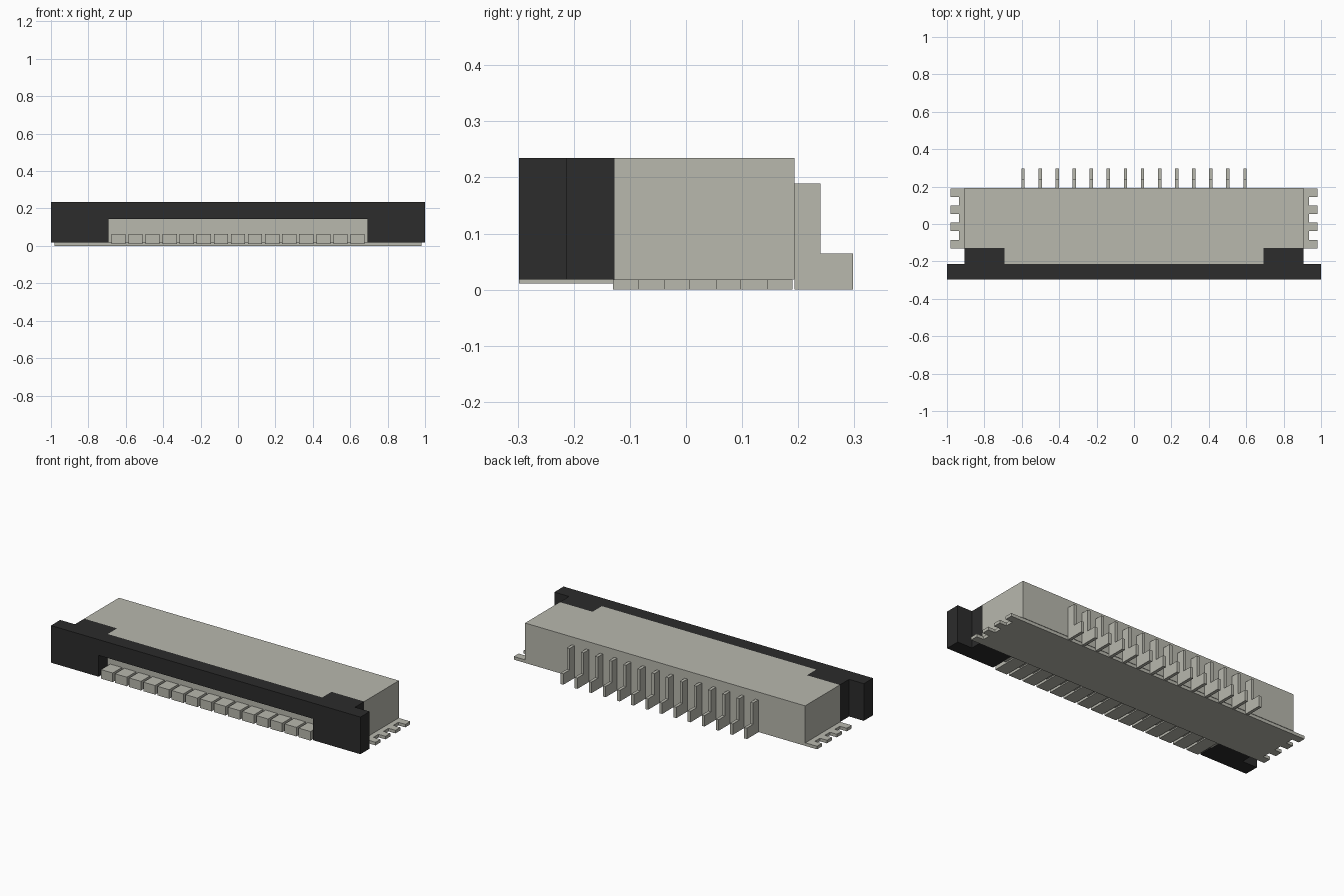
import bpy
import bmesh
from mathutils import Vector

cube = bpy.data.objects.get("Cube")
if cube:
    bpy.data.objects.remove(cube, do_unlink=True)


def material(name, rgb):
    mat = bpy.data.materials.new(name)
    mat.use_nodes = True
    colour = (*rgb, 1)
    mat.diffuse_color = colour
    mat.node_tree.nodes["Principled BSDF"].inputs["Base Color"].default_value = colour
    return mat


BEIGE = material("warm grey", (0.479, 0.479, 0.423))
BLACK = material("charcoal black", (0.025, 0.025, 0.025))


def prism(name, points, axis, start, end, mat):
    """Extrude a flat outline along one axis; points give the other two axes in order."""
    bm = bmesh.new()
    verts = []
    for p in points:
        co = list(p)
        co.insert("xyz".index(axis), start)
        verts.append(bm.verts.new(co))
    face = bm.faces.new(verts)
    result = bmesh.ops.extrude_face_region(bm, geom=[face])
    shift = Vector([end - start if a == axis else 0 for a in "xyz"])
    moved = [g for g in result["geom"] if isinstance(g, bmesh.types.BMVert)]
    bmesh.ops.translate(bm, verts=moved, vec=shift)
    bmesh.ops.recalc_face_normals(bm, faces=bm.faces)
    mesh = bpy.data.meshes.new(name)
    bm.to_mesh(mesh)
    bm.free()
    mesh.materials.append(mat)
    obj = bpy.data.objects.new(name, mesh)
    bpy.context.collection.objects.link(obj)
    return obj


def rect(a0, a1, b0, b1):
    return [(a0, b0), (a1, b0), (a1, b1), (a0, b1)]


def mirrored(half):
    """Complete an outline that is symmetric about its first coordinate."""
    return half + [(-a, b) for a, b in reversed(half)]


BASE, TOP = 0.018, 0.235
BACK, BAR_BACK, BLOCK_BACK, FRONT = 0.193, -0.213, -0.127, -0.298
SIDE, OPENING = 0.905, 0.693

# Housing with notched front corners
prism("housing", mirrored([(OPENING, BAR_BACK), (OPENING, BLOCK_BACK),
                           (SIDE, BLOCK_BACK), (SIDE, BACK)]),
      "z", BASE, TOP, BEIGE)

# Latch bar with a slot below, and blocks that fill the housing corners
prism("latch_bar", mirrored([(OPENING, 0.143), (OPENING, BASE), (1, BASE), (1, TOP)]),
      "y", FRONT, BAR_BACK, BLACK)
for side, s in (("left", 1), ("right", -1)):
    prism(side + "_latch_block", rect(s * OPENING, s * SIDE, BAR_BACK, BLOCK_BACK),
          "z", BASE, TOP, BLACK)

# Base plate with four solder tabs on each side
edge = []
for i in range(4):
    y = -0.13 + i * 0.0917
    edge += [(0.98, y), (0.98, y + 0.045)]
    if i < 3:
        edge += [(0.935, y + 0.045), (0.935, y + 0.0917)]
prism("base_plate", mirrored(edge), "z", 0, BASE, BEIGE)

# Row of blocks inside the front slot
PITCH = 0.0913
for i in range(15):
    x = (i - 7) * PITCH
    prism(f"front_tooth_{i + 1}", rect(x - 0.038, x + 0.038, FRONT, BLOCK_BACK),
          "z", 0.011, 0.064, BEIGE)

# L-shaped contact pins at the back
pin = [(BACK, 0), (0.298, 0), (0.298, 0.064), (0.24, 0.064), (0.24, 0.189), (BACK, 0.189)]
for i in range(14):
    x = (i - 6.5) * PITCH
    prism(f"contact_pin_{i + 1}", pin, "x", x - 0.009, x + 0.009, BEIGE)
